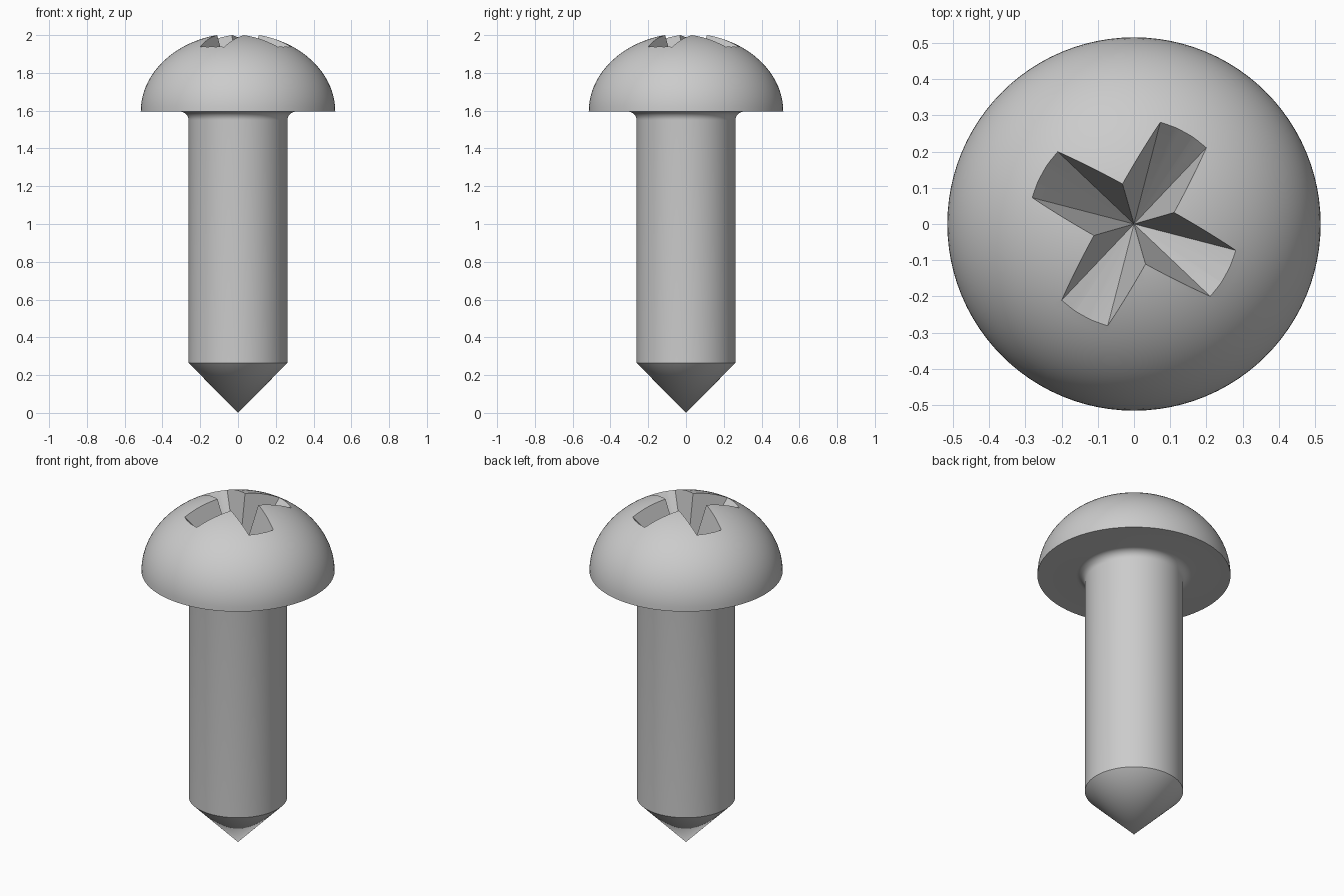
import bpy, bmesh, math
from mathutils import Vector

if "Cube" in bpy.data.objects:
    bpy.data.objects.remove(bpy.data.objects["Cube"])

SEGS = 96
steel = bpy.data.materials.new("grey_steel")
steel.diffuse_color = (0.6, 0.6, 0.6, 1)
steel.use_nodes = True
steel.node_tree.nodes["Principled BSDF"].inputs["Base Color"].default_value = steel.diffuse_color


def finish(name, bm):
    bmesh.ops.remove_doubles(bm, verts=bm.verts, dist=1e-5)
    bmesh.ops.recalc_face_normals(bm, faces=bm.faces)
    me = bpy.data.meshes.new(name)
    bm.to_mesh(me)
    bm.free()
    me.materials.append(steel)
    ob = bpy.data.objects.new(name, me)
    bpy.context.collection.objects.link(ob)
    return ob


# Screw body profile (radius, height): tip, shaft, fillet, flat underside, domed head
R_SHAFT, Z_BASE, FILLET = 0.262, 1.595, 0.045
R_HEAD, DOME = 0.515, 0.4154
profile = [(0, 0), (R_SHAFT, 0.265)]
for i in range(9):
    a = math.pi - i / 8 * math.pi / 2
    profile.append((R_SHAFT + FILLET + FILLET * math.cos(a),
                    Z_BASE - FILLET + FILLET * math.sin(a)))
for i in range(25):
    a = i / 24 * math.pi / 2
    r = R_HEAD * math.cos(a) if i < 24 else 0
    profile.append((r, Z_BASE + DOME * math.sin(a)))

bm = bmesh.new()
verts = [bm.verts.new((r, 0, z)) for r, z in profile]
edges = [bm.edges.new(p) for p in zip(verts, verts[1:])]
bmesh.ops.spin(bm, geom=verts + edges, cent=(0, 0, 0), axis=(0, 0, 1),
               angle=2 * math.pi, steps=SEGS, use_duplicate=False)
screw = finish("screw_body", bm)


# Cross recess cutter: a star-shaped pyramid pointing down into the head
def on_dome(r, deg):
    a = math.radians(deg)
    z = Z_BASE + DOME * math.sqrt(1 - (r / R_HEAD) ** 2)
    return Vector((r * math.cos(a), r * math.sin(a), z))


apex = Vector((0, 0, 1.60))
star = []
for k in range(4):
    mid = 61 + 90 * k
    star.append(on_dome(0.115, mid - 45))
    star += [on_dome(0.29, mid + d) for d in (-14.5, -5, 5, 14.5)]

bm = bmesh.new()
low = bm.verts.new(apex)
high = bm.verts.new((0, 0, 2.3))
rim = [bm.verts.new(apex + (p - apex) * 1.4) for p in star]
for a, b in zip(rim, rim[1:] + rim[:1]):
    bm.faces.new((low, a, b))
    bm.faces.new((high, b, a))
cutter = finish("recess_cutter", bm)
cutter.hide_render = True

# Cut the recess, then discard the cutter
mod = screw.modifiers.new("cross_recess", 'BOOLEAN')
mod.operation = 'DIFFERENCE'
mod.solver = 'EXACT'
mod.object = cutter
bpy.context.view_layer.objects.active = screw
screw.select_set(True)
bpy.ops.object.modifier_apply(modifier=mod.name)
bpy.data.objects.remove(cutter)
bpy.ops.object.shade_smooth_by_angle(angle=math.radians(30))
